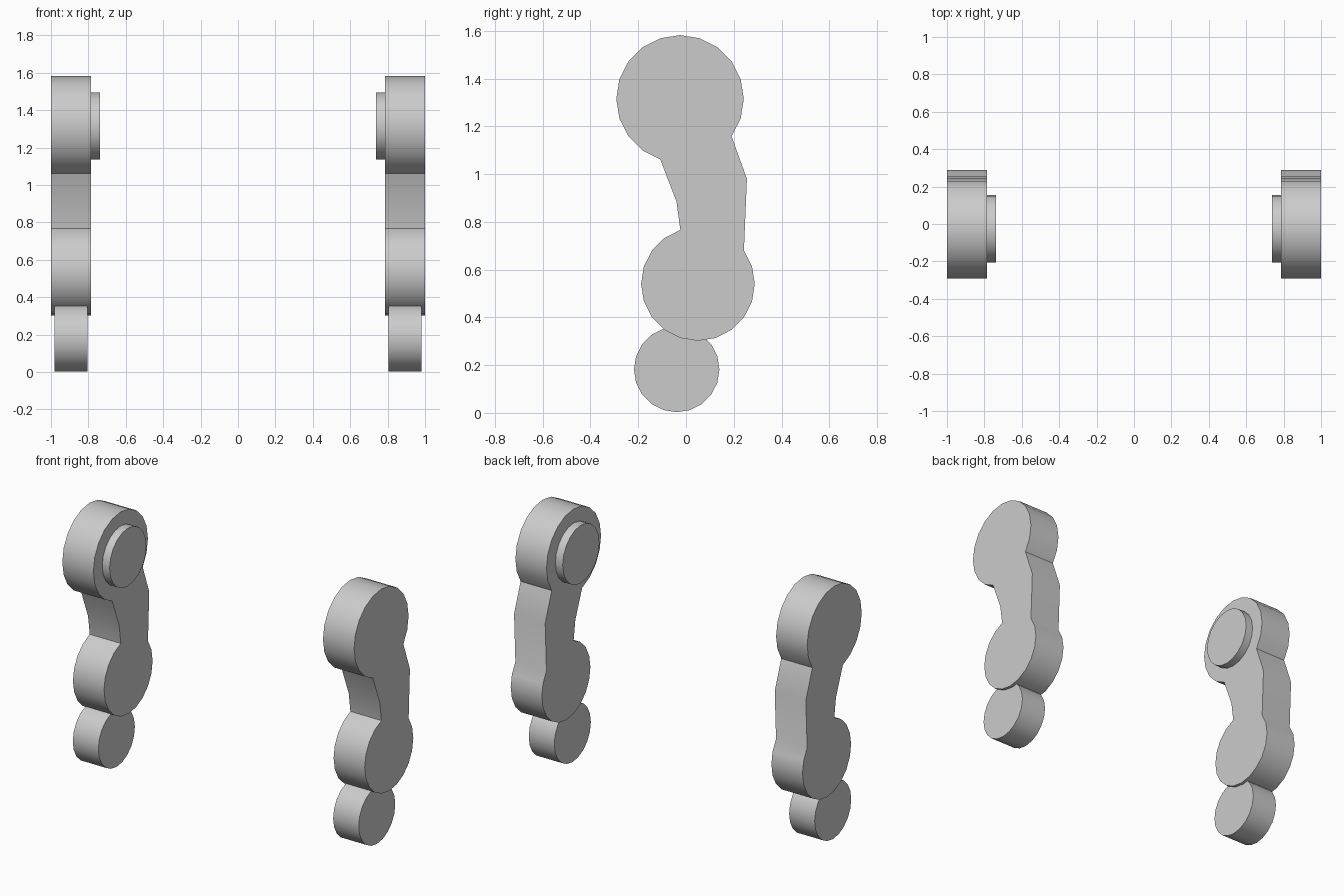
import bpy, bmesh
from math import sin, cos, radians

if "Cube" in bpy.data.objects:
    bpy.data.objects.remove(bpy.data.objects["Cube"])

def arc(cy, cz, r, start, count):
    """Points of a 20-sided circle in the YZ plane, anticlockwise from start (degrees)."""
    return [(cy + r * cos(radians(start + 18 * i)),
             cz + r * sin(radians(start + 18 * i))) for i in range(count)]

def extruded_pair(name, outline, x0, x1):
    """Extrude a YZ outline from x0 to x1 and mirror it to the other side."""
    bm = bmesh.new()
    face = bm.faces.new([bm.verts.new((x0, y, z)) for y, z in outline])
    res = bmesh.ops.extrude_face_region(bm, geom=[face], use_keep_orig=True)
    verts = [g for g in res["geom"] if isinstance(g, bmesh.types.BMVert)]
    bmesh.ops.translate(bm, verts=verts, vec=(x1 - x0, 0, 0))
    bmesh.ops.recalc_face_normals(bm, faces=bm.faces)
    mesh = bpy.data.meshes.new(name)
    bm.to_mesh(mesh)
    bm.free()
    obj = bpy.data.objects.new(name, mesh)
    bpy.context.collection.objects.link(obj)
    obj.modifiers.new("Mirror", "MIRROR").use_axis[0] = True
    bpy.ops.object.select_all(action="DESELECT")
    obj.select_set(True)
    bpy.context.view_layer.objects.active = obj
    bpy.ops.object.shade_smooth_by_angle(angle=radians(30))
    return obj

# Leg: round shoulder, bent shank and round ankle in one outline
leg = (arc(-0.025, 1.315, 0.267, -36, 17)        # shoulder, back round to front
       + [(-0.04, 0.885)]                        # front bend
       + arc(0.05, 0.54, 0.238, 108, 17)         # ankle, front round to back
       + [(0.255, 0.98)])                        # back bend
extruded_pair("leg", leg, 0.787, 1.0)

# Pivot disc on the inner face of the shoulder
extruded_pair("shoulder_pivot", arc(-0.025, 1.315, 0.18, 0, 20), 0.737, 0.787)

# Round foot under the ankle
extruded_pair("foot", arc(-0.039, 0.182, 0.179, 0, 20), 0.805, 0.98)
